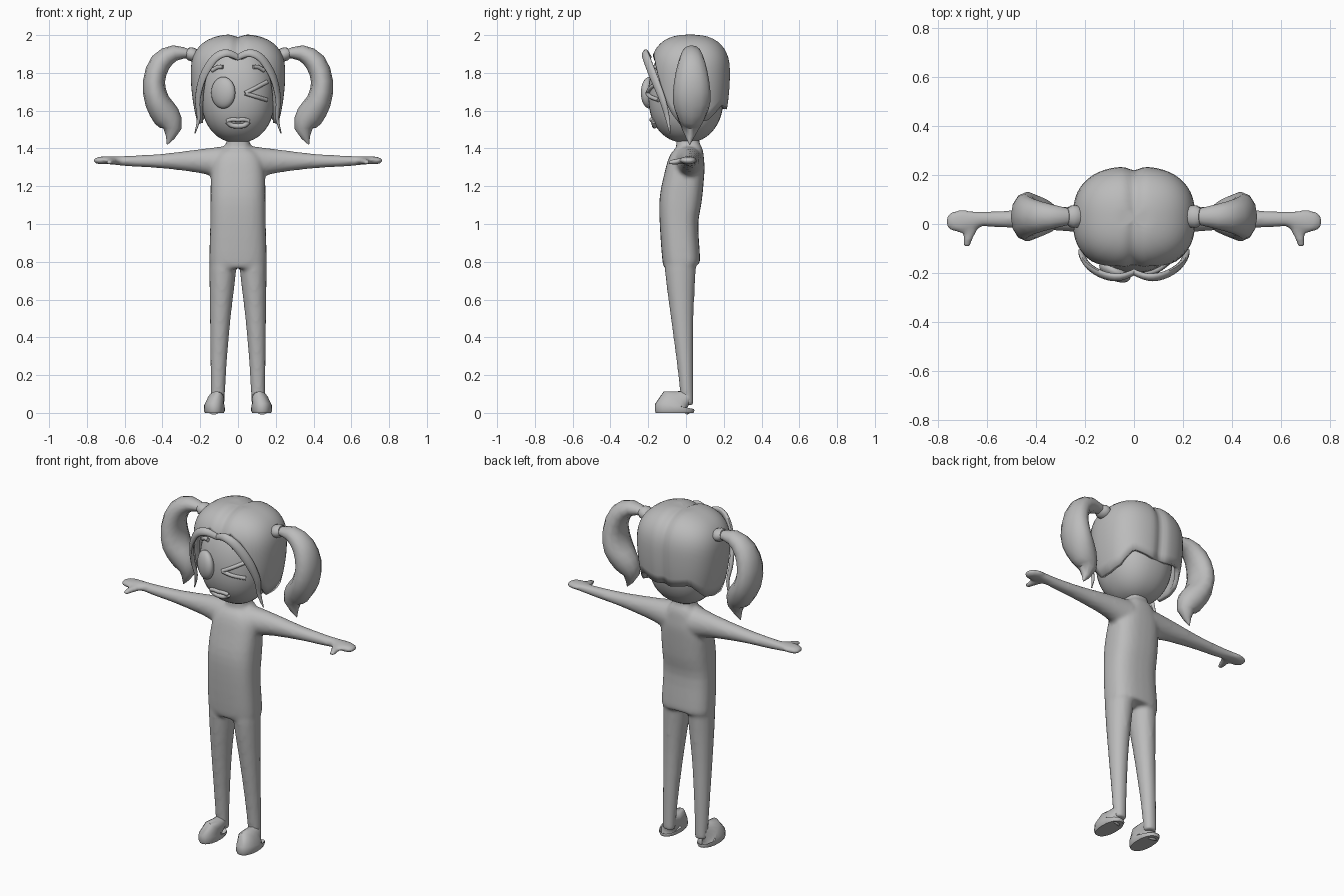
import bpy, bmesh, math
from mathutils import Vector

if "Cube" in bpy.data.objects:
    bpy.data.objects.remove(bpy.data.objects["Cube"])

grey = bpy.data.materials.new("plain grey")
grey.diffuse_color = (0.5, 0.5, 0.5, 1)
grey.use_nodes = True
grey.node_tree.nodes["Principled BSDF"].inputs["Base Color"].default_value = grey.diffuse_color
Y, Z = Vector((0, 1, 0)), Vector((0, 0, 1))


def finish(bm, name, mirror=False, angle=40):
    bmesh.ops.recalc_face_normals(bm, faces=bm.faces)
    me = bpy.data.meshes.new(name)
    bm.to_mesh(me)
    bm.free()
    ob = bpy.data.objects.new(name, me)
    bpy.context.collection.objects.link(ob)
    me.materials.append(grey)
    if mirror:
        ob.modifiers.new("mirror", 'MIRROR').use_mirror_merge = False
    for o in bpy.context.selected_objects:
        o.select_set(False)
    bpy.context.view_layer.objects.active = ob
    ob.select_set(True)
    bpy.ops.object.shade_smooth_by_angle(angle=math.radians(angle))
    return ob


def refine(pts, steps):
    """Catmull-Rom through (x, y, z, half width, half depth) stations."""
    v = [Vector(p) for p in pts]
    out = []
    for i in range(len(v) - 1):
        a, b, c, d = v[max(i - 1, 0)], v[i], v[i + 1], v[min(i + 2, len(v) - 1)]
        for k in range(steps):
            t = k / steps
            out.append(0.5 * (2 * b + (c - a) * t + (2 * a - 5 * b + 4 * c - d) * t ** 2
                              + (3 * b - a - 3 * c + d) * t ** 3))
    return out + [v[-1]]


def power(c, e):
    return math.copysign(abs(c) ** (2 / e), c)


def tube(bm, pts, ref=Y, n=16, steps=3, e=2.0, flip=1):
    """Sweep an oval section along the stations; ref sets the depth axis."""
    v = refine(pts, steps)
    pos = [Vector(p[:3]) for p in v]
    rings = []
    for i, p in enumerate(v):
        tan = (pos[min(i + 1, len(v) - 1)] - pos[max(i - 1, 0)]).normalized()
        side = tan.cross(ref(pos[i]) if callable(ref) else ref).normalized()
        deep = side.cross(tan)
        ring = []
        for k in range(n):
            w = 2 * math.pi * k / n
            q = (pos[i] + side * max(p[3], .002) * power(math.cos(w), e)
                 + deep * max(p[4], .002) * power(math.sin(w), e))
            ring.append(bm.verts.new((q.x * flip, q.y, q.z)))
        rings.append(ring)
    for r, s in zip(rings, rings[1:]):
        for k in range(n):
            bm.faces.new((r[k], r[(k + 1) % n], s[(k + 1) % n], s[k]))
    bm.faces.new(rings[0])
    bm.faces.new(rings[-1])


# Body: torso, legs, arms and thumbs fused into one soft skin
bm = bmesh.new()
tube(bm, [(0, -.022, .775, .145, .09), (0, -.025, .81, .152, .1), (0, -.037, 1, .147, .102),
          (0, -.028, 1.13, .146, .112), (0, -.01, 1.25, .143, .106), (0, .003, 1.33, .13, .097),
          (0, .014, 1.385, .095, .078), (0, .01, 1.42, .064, .062), (0, .01, 1.47, .06, .06)],
     n=28, e=2.7)
for s in (1, -1):
    tube(bm, [(.079, -.025, .86, .07, .085), (.081, -.03, .75, .071, .082),
              (.094, -.02, .5, .055, .06), (.103, -.004, .25, .043, .043),
              (.107, .008, .04, .036, .032)], flip=s)
    tube(bm, [(.08, .012, 1.325, .088, .08), (.2, .02, 1.333, .064, .058), (.4, .02, 1.333, .039, .042),
              (.55, .02, 1.333, .03, .034), (.63, .02, 1.335, .025, .033), (.69, .012, 1.338, .021, .046),
              (.735, .01, 1.336, .02, .044), (.766, .008, 1.335, .01, .02)], flip=s)
    tube(bm, [(.65, 0, 1.335, .022, .018), (.675, -.05, 1.33, .021, .017),
              (.682, -.095, 1.325, .014, .012)], ref=Z, flip=s)
body = finish(bm, "body", angle=180)
rm = body.modifiers.new("fuse", 'REMESH')
rm.mode, rm.voxel_size, rm.use_smooth_shade = 'VOXEL', 0.011, True
sm = body.modifiers.new("soften", 'SMOOTH')
sm.factor, sm.iterations = 0.5, 6

# Feet with flat soles
bm = bmesh.new()
tube(bm, [(.125, -.06, 0, .05, .1), (.125, -.06, .012, .056, .105), (.125, -.06, .034, .055, .104),
          (.122, -.054, .052, .046, .09), (.116, -.03, .064, .04, .06), (.108, .005, .085, .034, .034)],
     n=20, steps=1, e=2.2)
finish(bm, "foot", mirror=True, angle=50)

# Head
RX, RY, HZ = .197, .2, 1.68


def head_scale(z):
    h = min(abs(z - HZ) / (.25 if z < HZ else .28), 1)
    return (1 - h ** 2.2) ** (1 / 2.2)


def face_y(x, z):
    f = max(head_scale(z), .01)
    return -RY * f * (1 - min(abs(x) / (RX * f), .99) ** 2.3) ** (1 / 2.3)


bm = bmesh.new()
heights = [HZ - (.25 if math.cos(w) > 0 else .28) * math.cos(w)
           for w in [math.pi * i / 24 for i in range(25)]]
tube(bm, [(0, 0, z, RX * head_scale(z), RY * head_scale(z)) for z in heights],
     n=36, steps=1, e=2.3)
finish(bm, "head", angle=60)

# Hair cap: swept around the head down to a hairline that varies with angle
RIM = [(0, 1.875), (20, 1.905), (38, 1.86), (50, 1.75), (62, 1.6), (75, 1.53),
       (95, 1.53), (115, 1.55), (137, 1.63), (180, 1.595)]


def rim(deg):
    for (a, p), (b, q) in zip(RIM, RIM[1:]):
        if deg <= b:
            return p + (q - p) * (deg - a) / (b - a)
    return RIM[-1][1]


def cap_point(w, z):
    if z > 1.8:
        f = max(1 - ((z - 1.8) / .205) ** 2.5, 0) ** .4
    else:
        f = 1 - 2 * (1.8 - z) ** 2
    sx, cy = math.sin(w), -math.cos(w)
    r = (abs(sx / .25) ** 2.5 + abs(cy / .213) ** 2.5) ** -.4 * f
    p = Vector((sx * r, cy * r, z - 1.8))
    p *= 1 - .075 * math.exp(-(p.x / .03) ** 2)      # centre parting
    return p + Vector((0, .022, 1.8))


bm = bmesh.new()
N, ROWS = 72, 16
top = bm.verts.new(cap_point(0, 2.005))
prev = None
for j in range(1, ROWS + 1):
    ring = []
    for k in range(N):
        deg = 360 * k / N
        edge = rim(min(deg, 360 - deg))
        ring.append(bm.verts.new(cap_point(math.radians(deg), 2.005 - (2.005 - edge) * (j / ROWS) ** 2)))
    for k in range(N):
        m = (k + 1) % N
        bm.faces.new((prev[k], prev[m], ring[m], ring[k]) if prev else (top, ring[m], ring[k]))
    prev = ring
cap = finish(bm, "hair_cap", angle=50)
so = cap.modifiers.new("thickness", 'SOLIDIFY')
so.thickness, so.offset = .025, -1

# Fringe strands framing the face
bm = bmesh.new()
tube(bm, [(-.004, -.195, 1.88, .016, .012), (.06, -.217, 1.905, .022, .014), (.125, -.208, 1.875, .025, .014),
          (.185, -.172, 1.78, .025, .013), (.213, -.125, 1.66, .02, .012), (.208, -.098, 1.56, .013, .009),
          (.228, -.085, 1.48, .003, .003)],
     ref=lambda p: Vector((p.x, p.y, (p.z - 1.7) * .5)), n=10, steps=4)
finish(bm, "fringe_strand", mirror=True, angle=60)

# Pigtails and their ties
bm = bmesh.new()
tube(bm, [(.25, .03, 1.9, .02, .03), (.335, .03, 1.905, .042, .05), (.41, .03, 1.855, .056, .072),
          (.445, .03, 1.755, .058, .093), (.428, .03, 1.65, .066, .1), (.378, .028, 1.57, .073, .076),
          (.347, .022, 1.505, .048, .046), (.375, .02, 1.42, .002, .002)], n=12, steps=2)
finish(bm, "pigtail", mirror=True, angle=50)
bm = bmesh.new()
tube(bm, [(.215, .03, 1.888, .03, .038), (.235, .03, 1.895, .036, .046),
          (.255, .03, 1.902, .036, .046), (.272, .03, 1.908, .026, .034)], n=14, steps=1)
finish(bm, "hair_tie", mirror=True, angle=50)

# Open eye
bm = bmesh.new()
bmesh.ops.create_uvsphere(bm, u_segments=28, v_segments=16, radius=1)
for v in bm.verts:
    v.co = Vector((v.co.x * .064 - .078, v.co.y * .04, v.co.z * .084 + 1.695))
    v.co.y += face_y(-.078, 1.695) - .004 + (v.co.x + .078) * -.35
finish(bm, "open_eye", angle=180)


# Raised face strokes that follow the head surface
def stroke(bm, pts, r, lift=.006):
    tube(bm, [(x, face_y(x, z) - lift, z, r, r) for x, z in pts], n=10, steps=4)


bm = bmesh.new()
stroke(bm, [(.153, 1.752), (.1, 1.724), (.038, 1.692)], .011)
stroke(bm, [(.038, 1.692), (.095, 1.674), (.153, 1.657)], .011)
finish(bm, "winking_eye", angle=60)
bm = bmesh.new()
stroke(bm, [(.08, 1.832), (.108, 1.83), (.138, 1.812)], .011, .008)
finish(bm, "eyebrow", mirror=True, angle=60)
bm = bmesh.new()
stroke(bm, [(-.058, 1.545), (-.03, 1.553), (0, 1.551), (.03, 1.553), (.058, 1.545)], .011)
stroke(bm, [(-.056, 1.541), (-.035, 1.523), (0, 1.518), (.035, 1.523), (.056, 1.541)], .013)
finish(bm, "lips", angle=60)
